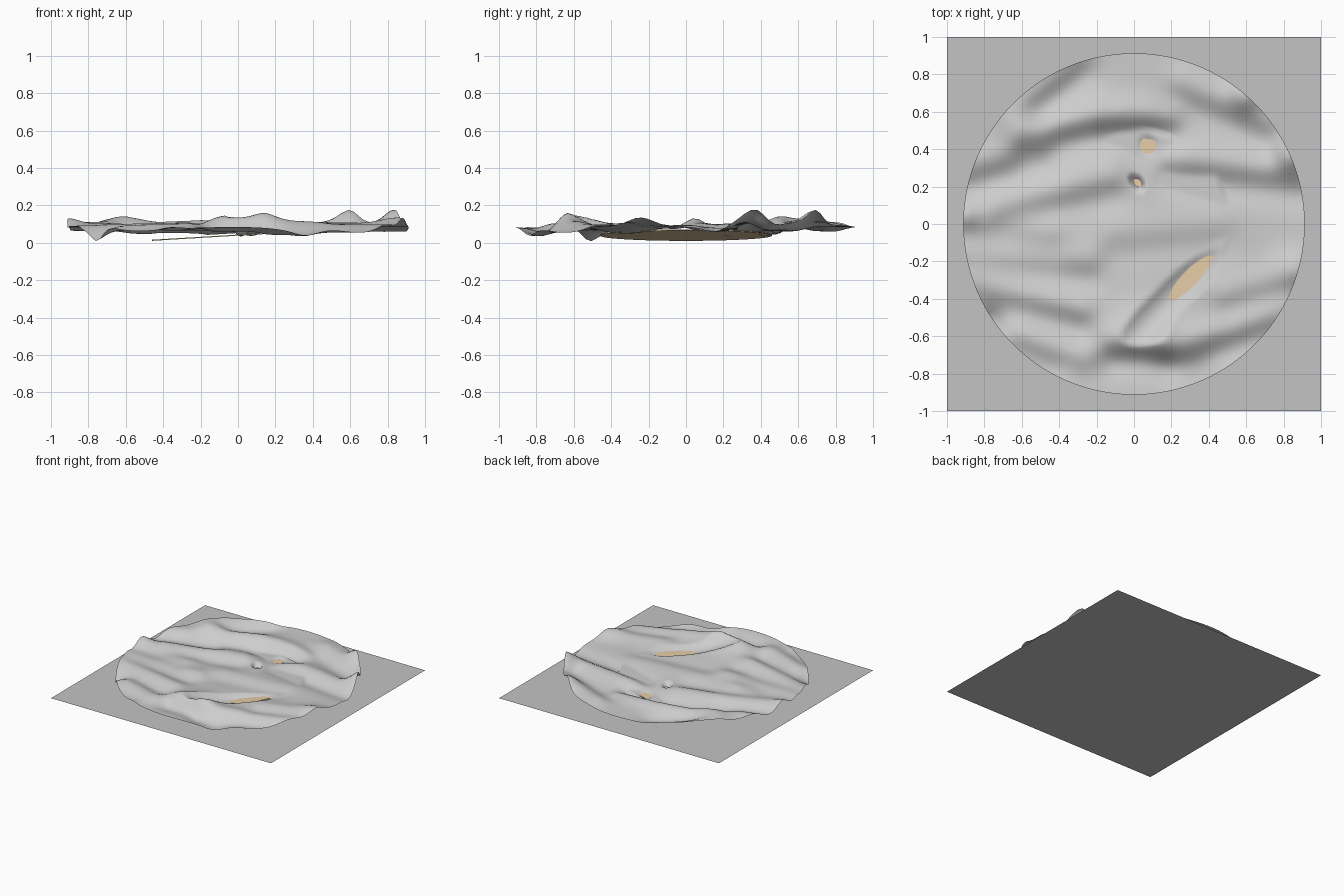
import bpy, bmesh, math

if "Cube" in bpy.data.objects:
    bpy.data.objects.remove(bpy.data.objects["Cube"])


def material(name, rgb):
    m = bpy.data.materials.new(name)
    m.diffuse_color = (*rgb, 1)
    m.use_nodes = True
    m.node_tree.nodes["Principled BSDF"].inputs["Base Color"].default_value = m.diffuse_color
    return m


sheet_grey = material("sheet grey", (0.61, 0.61, 0.61))
base_grey = material("base grey", (0.55, 0.55, 0.55))
tan = material("tan", (0.80, 0.60, 0.39))

# Slopes of the rippled sheet: x0, y0, x1, y1, height (rises on the +y side)
SLOPES = [
    (-0.88, 0.26, -0.50, 0.36, 0.026),
    (-0.58, 0.44, -0.20, 0.52, 0.034),
    (-0.52, 0.66, -0.30, 0.84, 0.026),
    (-0.70, 0.06, -0.12, 0.20, 0.020),
    (-0.05, 0.53, 0.18, 0.53, 0.032),
    (0.20, 0.30, 0.88, 0.22, 0.026),
    (0.25, 0.70, 0.72, 0.50, 0.024),
    (-0.90, -0.02, -0.45, -0.08, 0.018),
    (-0.10, -0.10, 0.45, -0.05, 0.010),
    (-0.88, -0.20, -0.25, -0.24, 0.018),
    (-0.85, -0.36, -0.30, -0.50, 0.026),
    (-0.10, -0.68, 0.12, -0.68, 0.034),
    (0.20, -0.72, 0.82, -0.50, 0.030),
    (0.50, -0.42, 0.90, -0.30, 0.020),
    (-0.60, -0.64, -0.30, -0.76, 0.022),
]
# Single bumps and hollows: x, y, radius, height
BUMPS = [
    (0.84, 0.38, 0.06, 0.085), (0.60, 0.70, 0.06, 0.075),
    (0.03, -0.56, 0.11, 0.045), (-0.77, -0.53, 0.05, -0.065),
    (0.07, 0.40, 0.10, -0.030), (-0.68, 0.60, 0.10, 0.035),
    (0.36, -0.84, 0.07, -0.035), (-0.90, 0.05, 0.05, 0.03),
    (0.85, -0.25, 0.08, 0.03), (-0.35, -0.84, 0.06, 0.02),
]
# Openings through which the disc shows: x, y, long radius, short radius
OPENINGS = [(0.31, -0.29, 0.165, 0.05), (0.075, 0.42, 0.045, 0.045),
            (0.02, 0.22, 0.02, 0.03)]
DISC_R = 0.46
TILT = 0.06


def disc_z(x):
    return 0.044 + TILT * x


def sheet_z(x, y):
    z = 0.085
    for x0, y0, x1, y1, a in SLOPES:
        length = math.hypot(x1 - x0, y1 - y0)
        ux, uy = (x1 - x0) / length, (y1 - y0) / length
        t = (x - x0) * ux + (y - y0) * uy
        d = (y - y0) * ux - (x - x0) * uy
        over = max(0, -t, t - length)
        w = 0.075
        z += a * 1.65 * d / w * math.exp(-d * d / (2 * w * w) - (over / 0.1) ** 2)
    for bx, by, r, a in BUMPS:
        z += a * math.exp(-((x - bx) ** 2 + (y - by) ** 2) / (2 * r * r))
    # keep the sheet above the disc, then dip it at the openings
    if math.hypot(x, y) < 0.5:
        z = max(z, disc_z(x) + 0.008)
    for ox, oy, a, b in OPENINGS:
        u = (x - ox + y - oy) * 0.7071
        v = (y - oy - x + ox) * 0.7071
        q = (u / a) ** 2 + (v / b) ** 2
        z = min(z, disc_z(x) + 0.012 * (q - 1))
    return max(z, 0.004)


def finish(name, bm, mat):
    me = bpy.data.meshes.new(name)
    bmesh.ops.recalc_face_normals(bm, faces=bm.faces)
    bm.to_mesh(me)
    bm.free()
    me.materials.append(mat)
    ob = bpy.data.objects.new(name, me)
    bpy.context.collection.objects.link(ob)
    return ob


# Flat square base
bm = bmesh.new()
bmesh.ops.create_grid(bm, x_segments=1, y_segments=1, size=1)
finish("base", bm, base_grey)

# Rippled round sheet, built from rings
bm = bmesh.new()
RINGS, SEGS, R = 48, 160, 0.913
centre = bm.verts.new((0, 0, sheet_z(0, 0)))
prev = None
for i in range(1, RINGS + 1):
    ring = []
    for j in range(SEGS):
        ang = 2 * math.pi * j / SEGS
        x, y = R * i / RINGS * math.cos(ang), R * i / RINGS * math.sin(ang)
        ring.append(bm.verts.new((x, y, sheet_z(x, y))))
    for j in range(SEGS):
        k = (j + 1) % SEGS
        if prev:
            bm.faces.new((prev[j], ring[j], ring[k], prev[k]))
        else:
            bm.faces.new((centre, ring[j], ring[k]))
    prev = ring
for f in bm.faces:
    f.smooth = True
finish("rippled_sheet", bm, sheet_grey)

# Thin tilted disc, mostly hidden under the sheet
bm = bmesh.new()
bmesh.ops.create_cone(bm, cap_ends=True, segments=64, radius1=DISC_R,
                      radius2=DISC_R, depth=0.006)
for v in bm.verts:
    v.co.z += disc_z(v.co.x) - 0.003
finish("tilted_disc", bm, tan)
